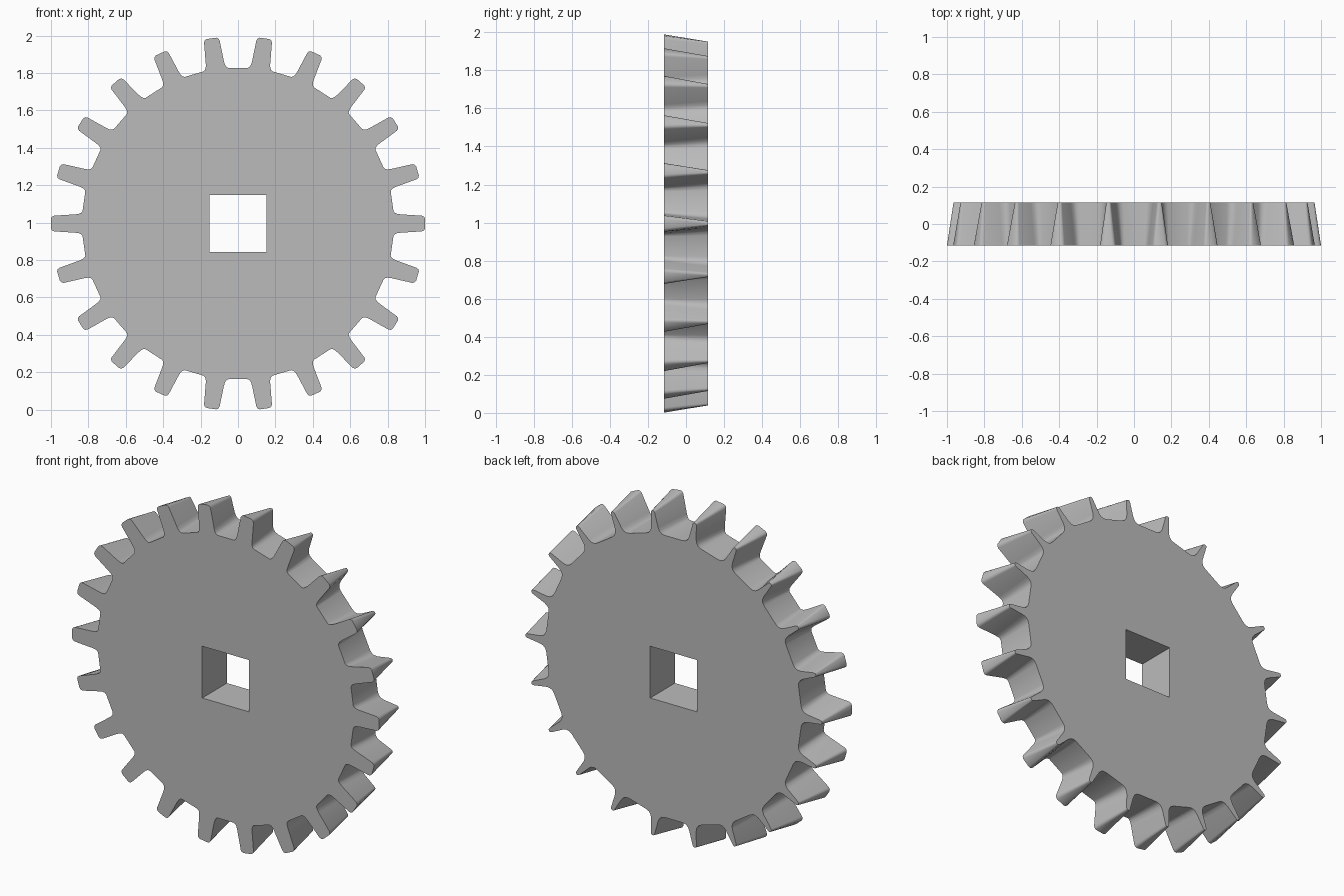
import bpy, bmesh, math
from mathutils import Vector, Matrix

if "Cube" in bpy.data.objects:
    bpy.data.objects.remove(bpy.data.objects["Cube"], do_unlink=True)

TEETH = 22
HALF_DEPTH = 0.115
CENTRE = Vector((0, 0, 0.995))

grey = bpy.data.materials.new("plain grey")
grey.use_nodes = True
grey.diffuse_color = (0.5, 0.5, 0.5, 1)
grey.node_tree.nodes["Principled BSDF"].inputs["Base Color"].default_value = (0.5, 0.5, 0.5, 1)

# Half tooth outlines as (radius, half width), root to tip
FRONT = [(.831, .068), (.837, .058), (.85, .052), (.87, .049),
         (.983, .042), (.994, .037), (1.0, .026)]
BACK = [(.830, .062), (.837, .042), (.85, .030), (.87, .023),
        (.955, .012), (.962, .009), (.965, .005)]


def gear_loop(bm, half, y):
    """Ring of vertices round the whole wheel at depth y."""
    tooth = [(r, -w) for r, w in half] + [(r, w) for r, w in reversed(half)]
    ring = []
    for i in range(TEETH):
        turn = Matrix.Rotation(-math.tau * i / TEETH, 3, 'Y')
        ring += [bm.verts.new(turn @ Vector((r, y, w)) + CENTRE) for r, w in tooth]
    return ring


# Toothed wheel, teeth thinning towards the back
bm = bmesh.new()
front = gear_loop(bm, FRONT, -HALF_DEPTH)
back = gear_loop(bm, BACK, HALF_DEPTH)
bm.faces.new(front)
bm.faces.new(list(reversed(back)))
for i in range(len(front)):
    j = (i + 1) % len(front)
    bm.faces.new((front[j], front[i], back[i], back[j]))
bmesh.ops.recalc_face_normals(bm, faces=bm.faces)
mesh = bpy.data.meshes.new("gear_wheel")
bm.to_mesh(mesh)
bm.free()
mesh.materials.append(grey)
gear = bpy.data.objects.new("gear_wheel", mesh)
bpy.context.collection.objects.link(gear)

# Square axle hole
bpy.ops.mesh.primitive_cube_add(size=1, location=CENTRE)
cutter = bpy.context.object
cutter.name = "axle_hole_cutter"
cutter.scale = (0.305, 1, 0.305)
cutter.data.materials.append(grey)
cutter.hide_render = True
bpy.context.view_layer.update()

bpy.ops.object.select_all(action='DESELECT')
gear.select_set(True)
bpy.context.view_layer.objects.active = gear
hole = gear.modifiers.new("axle_hole", 'BOOLEAN')
hole.operation = 'DIFFERENCE'
hole.solver = 'EXACT'
hole.object = cutter
bpy.ops.object.modifier_apply(modifier=hole.name)
bpy.data.objects.remove(cutter, do_unlink=True)

# Smooth fillets, crisp rims
bpy.ops.object.shade_smooth_by_angle(angle=math.radians(35))
